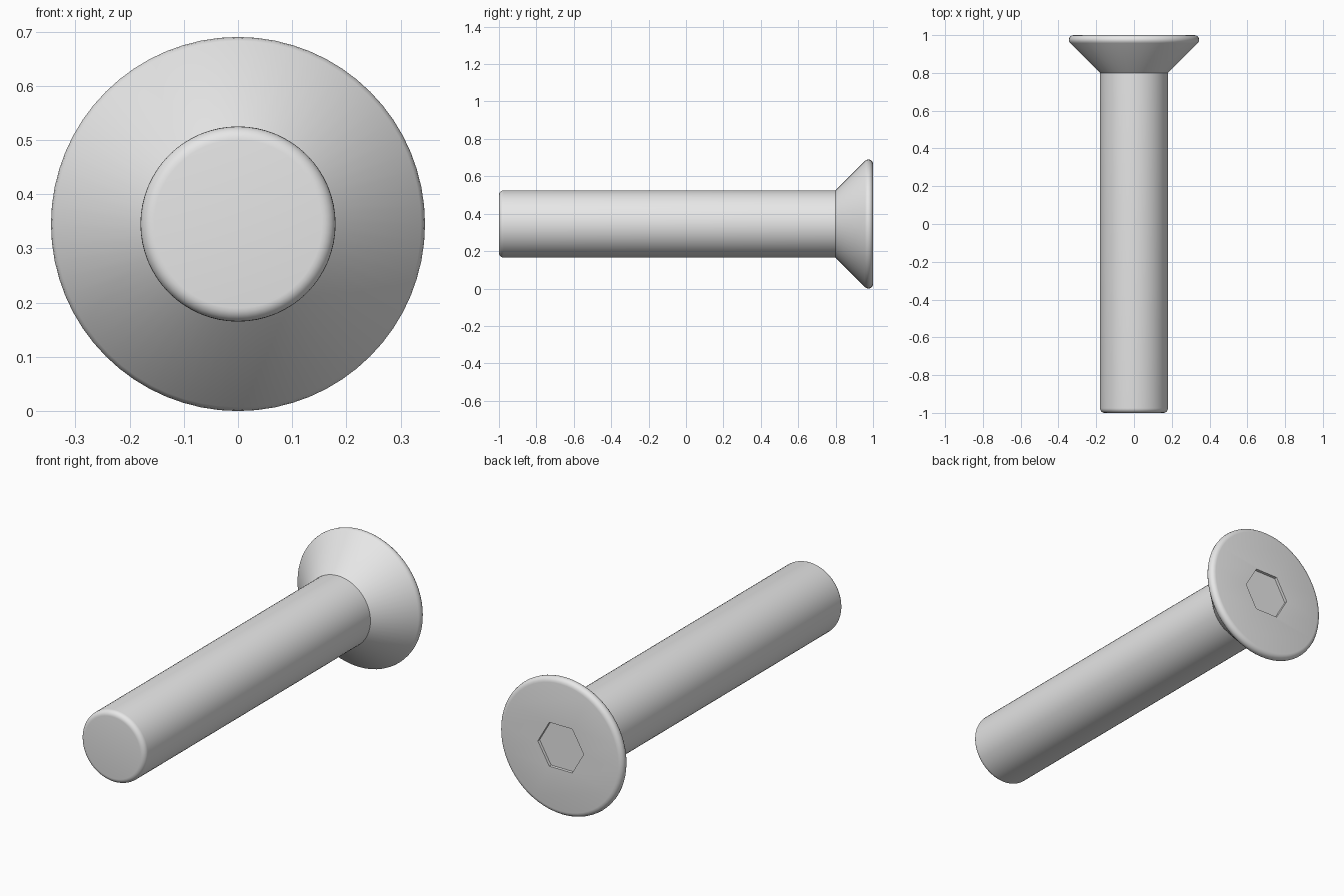
import bpy, bmesh
from math import cos, sin, pi, radians
from mathutils import Vector

cube = bpy.data.objects.get("Cube")
if cube:
    bpy.data.objects.remove(cube, do_unlink=True)

HEAD_R, SHANK_R, ROUND = 0.345, 0.18, 0.025
SEGMENTS = 64
SOCKET_R, SOCKET_DEPTH = 0.128, 0.015

# Plain grey metal
steel = bpy.data.materials.new("grey_metal")
steel.use_nodes = True
steel.diffuse_color = (0.8, 0.8, 0.8, 1)
steel.node_tree.nodes["Principled BSDF"].inputs["Base Color"].default_value = (0.8, 0.8, 0.8, 1)


def arc(radius, y, start, end, steps=6):
    """Rounded corner as (radius, y) profile points."""
    angles = [radians(start + (end - start) * i / steps) for i in range(steps + 1)]
    return [(radius + ROUND * cos(a), y + ROUND * sin(a)) for a in angles]


# Half profile: rounded tip, straight shank, countersunk cone, rounded rim
profile = arc(SHANK_R - ROUND, -1 + ROUND, -90, 0)
profile += [(SHANK_R, 0.8)]
profile += arc(HEAD_R - ROUND, 1 - ROUND, -45, 90)

# Turn the profile around the long axis and cap both ends
bm = bmesh.new()
verts = [bm.verts.new((r, y, HEAD_R)) for r, y in profile]
edges = [bm.edges.new(pair) for pair in zip(verts, verts[1:])]
bmesh.ops.spin(bm, geom=verts + edges, cent=Vector((0, 0, HEAD_R)), axis=(0, 1, 0),
               angle=2 * pi, steps=SEGMENTS)
bmesh.ops.remove_doubles(bm, verts=bm.verts[:], dist=0.0001)
bmesh.ops.holes_fill(bm, edges=[e for e in bm.edges if e.is_boundary], sides=0)
bmesh.ops.recalc_face_normals(bm, faces=bm.faces[:])
mesh = bpy.data.meshes.new("countersunk_screw")
bm.to_mesh(mesh)
bm.free()
mesh.materials.append(steel)
screw = bpy.data.objects.new("countersunk_screw", mesh)
bpy.context.collection.objects.link(screw)

# Shallow hexagonal socket in the head
bpy.ops.mesh.primitive_cylinder_add(vertices=6, radius=SOCKET_R, depth=2 * SOCKET_DEPTH,
                                    location=(0, 1, HEAD_R), rotation=(pi / 2, pi / 6, 0))
cutter = bpy.context.object
cutter.name = "socket_cutter"
cutter.hide_render = True
cutter.data.materials.append(steel)
cut = screw.modifiers.new("socket", "BOOLEAN")
cut.operation = "DIFFERENCE"
cut.solver = "EXACT"
cut.object = cutter

bpy.ops.object.select_all(action="DESELECT")
screw.select_set(True)
bpy.context.view_layer.objects.active = screw
bpy.ops.object.modifier_apply(modifier=cut.name)
bpy.data.objects.remove(cutter, do_unlink=True)
bpy.ops.object.shade_smooth_by_angle(angle=radians(30))
